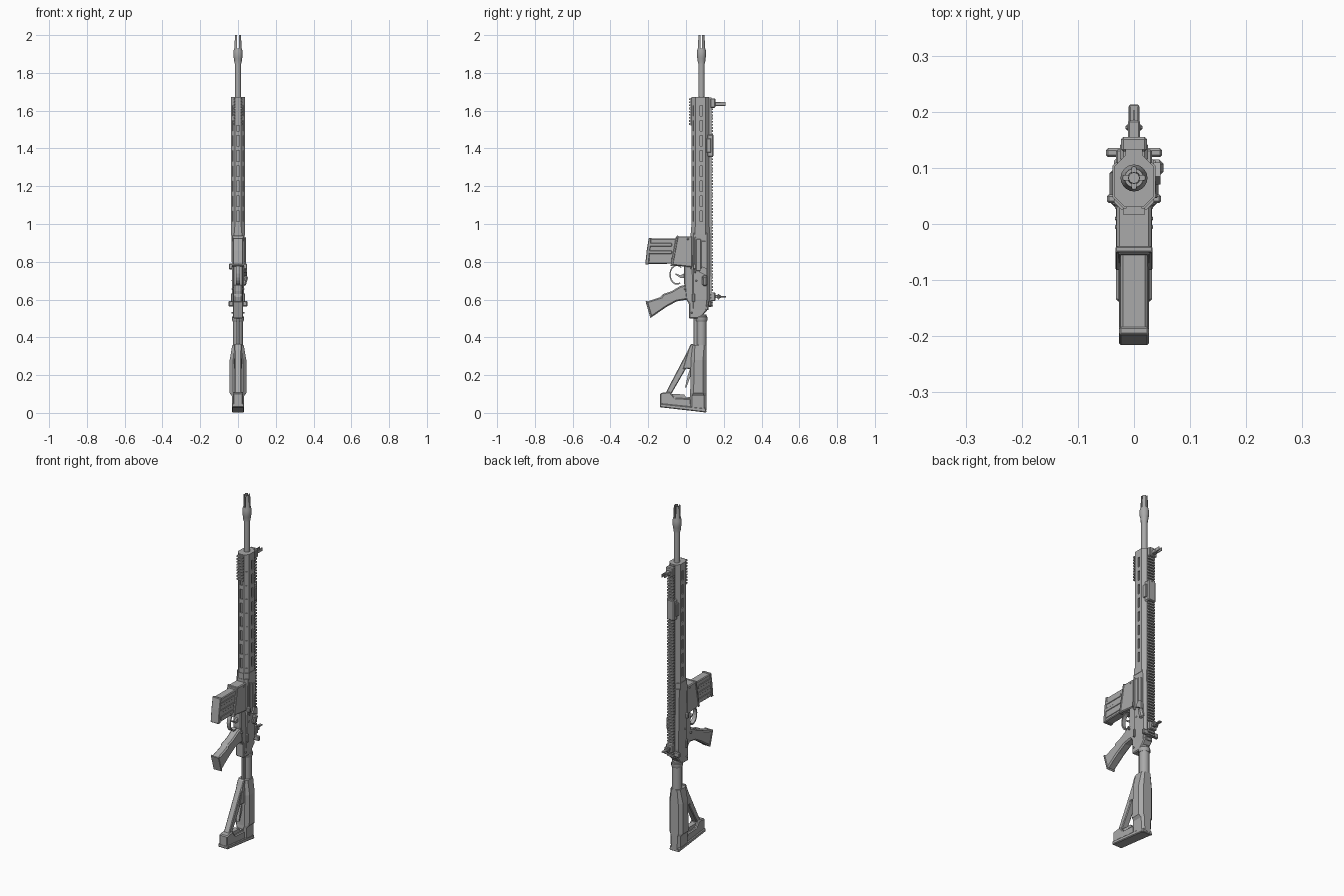
import bpy, bmesh
from math import sin, cos, pi, radians
from mathutils import Matrix, Vector

cube = bpy.data.objects.get("Cube")
if cube:
    bpy.data.objects.remove(cube, do_unlink=True)

grey = bpy.data.materials.new("plain grey")
grey.use_nodes = True
grey.diffuse_color = (0.4, 0.4, 0.4, 1)
grey.node_tree.nodes["Principled BSDF"].inputs["Base Color"].default_value = (0.4, 0.4, 0.4, 1)
BORE = 0.082


def finish(name, bm, bevel=0, smooth=False):
    bmesh.ops.recalc_face_normals(bm, faces=bm.faces)
    mesh = bpy.data.meshes.new(name)
    bm.to_mesh(mesh)
    bm.free()
    mesh.materials.append(grey)
    ob = bpy.data.objects.new(name, mesh)
    bpy.context.collection.objects.link(ob)
    if bevel:
        mod = ob.modifiers.new("edge", "BEVEL")
        mod.width, mod.segments, mod.limit_method = bevel, 1, "ANGLE"
    if smooth:
        bpy.ops.object.select_all(action="DESELECT")
        ob.select_set(True)
        bpy.context.view_layer.objects.active = ob
        bpy.ops.object.shade_smooth_by_angle(angle=radians(35))
    return ob


def loft(name, rings, bevel=0, smooth=False, closed=False):
    """Skin equal-length rings of points, capped unless closed into a loop."""
    bm = bmesh.new()
    rows = [[bm.verts.new(p) for p in ring] for ring in rings]
    n = len(rows[0])
    pairs = list(zip(rows, rows[1:])) + ([(rows[-1], rows[0])] if closed else [])
    for a, b in pairs:
        for i in range(n):
            j = (i + 1) % n
            bm.faces.new((a[i], a[j], b[j], b[i]))
    if not closed:
        bm.faces.new(rows[0])
        bm.faces.new(rows[-1])
    return finish(name, bm, bevel, smooth)


def side(name, pts, half, x=0, bevel=0):
    """Extrude a (y, z) outline across x."""
    return loft(name, [[(x + s * half, y, z) for y, z in pts] for s in (-1, 1)], bevel)


def lathe(name, prof, y=BORE, closed=False, n=20):
    rings = [[(r * cos(2 * pi * i / n), y + r * sin(2 * pi * i / n), z) for i in range(n)]
             for r, z in prof]
    return loft(name, rings, 0, True, closed)


def add_box(bm, centre, size, rot=None):
    m = Matrix.Translation(centre) @ (rot or Matrix()) @ Matrix.Diagonal((*size, 1))
    bmesh.ops.create_cube(bm, size=1, matrix=m)


def box(name, centre, size, bevel=0, rot=None):
    bm = bmesh.new()
    add_box(bm, centre, size, rot)
    return finish(name, bm, bevel)


def cut(ob, bm):
    """Subtract a temporary cutter."""
    cutter = finish("cutter", bm)
    cutter.hide_render = True
    mod = ob.modifiers.new("cut", "BOOLEAN")
    mod.operation, mod.object, mod.solver = "DIFFERENCE", cutter, "EXACT"
    bpy.ops.object.select_all(action="DESELECT")
    bpy.context.view_layer.objects.active = ob
    ob.select_set(True)
    bpy.ops.object.modifier_apply(modifier=mod.name)
    bpy.data.objects.remove(cutter, do_unlink=True)


def octagon(hx, y0, y1, z, c):
    return [(-hx + c, y0, z), (hx - c, y0, z), (hx, y0 + c, z), (hx, y1 - c, z),
            (hx - c, y1, z), (-hx + c, y1, z), (-hx, y1 - c, z), (-hx, y0 + c, z)]


# Barrel and slotted muzzle
lathe("barrel", [(.016, 1.5), (.016, 1.86)])
muzzle = lathe("muzzle", [(.009, 1.9), (.019, 1.85), (.021, 1.875), (.024, 1.885), (.024, 1.915),
                          (.019, 1.935), (.017, 2), (.011, 2)], closed=True)
bm = bmesh.new()
add_box(bm, (0, BORE, 1.98), (.008, .08, .1))
cut(muzzle, bm)
bm = bmesh.new()
add_box(bm, (0, BORE, 1.98), (.08, .008, .1))
cut(muzzle, bm)

# Handguard with slots on its sides, lower diagonals and underside
guard = loft("handguard", [octagon(.036, .03, .122, z, .02) for z in (.95, 1.672)])
bm = bmesh.new()
for k in range(8):
    z = 1.04 + k * .08
    add_box(bm, (0, .03, z), (.014, .016, .056))
    for s in (-1, 1):
        add_box(bm, (s * .036, .08, z), (.016, .014, .056))
        add_box(bm, (s * .026, .04, z), (.012, .01, .056), Matrix.Rotation(s * pi / 4, 4, "Z"))
cut(guard, bm)
loft("handguard_collar", [octagon(.038, .027, .124, z, .02) for z in (.945, .985)])

# Top rail and short lower rail
bm = bmesh.new()
add_box(bm, (0, .125, 1.115), (.03, .018, 1.11))
for k in range(67):
    add_box(bm, (0, .137, .568 + k * .0165), (.042, .012, .009))
finish("top_rail", bm)
bm = bmesh.new()
add_box(bm, (0, .03, 1.595), (.028, .012, .145))
for k in range(9):
    add_box(bm, (0, .022, 1.529 + k * .0165), (.04, .011, .009))
finish("lower_rail", bm)

# Clamp on the top rail
box("rail_clamp", (0, .128, 1.415), (.05, .036, .12), .006)
for s in (-1, 1):
    box("clamp_jaw", (s * .026, .12, 1.415), (.012, .026, .075), .003)

# Front sight
box("front_sight_base", (0, .142, 1.64), (.046, .026, .05), .004)
box("front_sight_arm", (0, .165, 1.636), (.022, .04, .022), .003)
for s in (-1, 1):
    box("front_sight_ear", (s * .008, .193, 1.636), (.004, .034, .02), .001)
box("front_sight_post", (0, .187, 1.636), (.004, .03, .006))

# Rear sight with its cross knobs
box("rear_sight_base", (0, .142, .615), (.044, .026, .046), .004)
box("rear_sight_arm", (0, .165, .615), (.02, .04, .016), .002)
box("rear_sight_tip", (0, .197, .615), (.018, .032, .008), .002)
box("rear_sight_wheel", (0, .172, .615), (.03, .01, .03), .003)
box("charging_handle", (0, .127, .578), (.1, .016, .028), .004)

# Upper receiver, ejection port, deflector and forward assist
loft("upper_receiver", [octagon(hx, .025, y, z, .014) for hx, y, z in
                        ((.026, .118, .545), (.03, .124, .6), (.032, .126, .74), (.036, .126, .952))])
box("port_cover", (.035, .066, .835), (.008, .026, .17), .003)
box("bolt", (.034, .092, .835), (.008, .024, .15), .002)
side("case_deflector", [(.07, .745), (.11, .725), (.11, .765), (.085, .775)], .009, .038)
box("forward_assist", (.036, .1, .7), (.024, .03, .055), .008, Matrix.Rotation(radians(15), 4, "Y"))
box("port_hinge", (.038, .05, .835), (.008, .008, .19), .002)

# Lower receiver with magazine well
side("lower_receiver", [(.03, .935), (.03, .765), (.105, .74), (.118, .55), (.075, .5), (.015, .5),
                        (.015, .58), (0, .6), (-.01, .69), (-.01, .78), (-.02, .8), (.0, .935)],
     .026, bevel=.005)
side("magazine_well", [(-.053, .935), (.035, .935), (.035, .77), (-.01, .775), (-.08, .783)],
     .031, bevel=.005)
side("magazine_well_lip", [(-.05, .938), (-.04, .938), (-.07, .778), (-.082, .778)], .033, bevel=.002)
for s in (-1, 1):
    box("magazine_catch", (s * .036, .045, .775), (.025, .016, .03), .004)
    box("selector", (s * .031, .04, .61), (.014, .014, .045), .003)
    for y, z in ((.03, .53), (.01, .92), (-.005, .655), (.055, .7)):
        box("pin", (s * .027, y, z), (.014, .01, .01), .003)

# Magazine with lengthwise ribs and a floor plate
side("magazine", [(-.196, .923), (-.04, .923), (-.07, .79), (-.213, .788), (-.205, .86)],
     .024, bevel=.004)
for z in (.812, .85, .89):
    for s in (-1, 1):
        box("magazine_rib", (s * .024, -.135, z), (.006, .12, .018), .002)
side("magazine_floor", [(-.197, .927), (-.183, .927), (-.198, .785), (-.216, .785), (-.208, .86)],
     .0265, bevel=.003)

# Trigger and guard
arc = [(cos(t), sin(t)) for t in [pi * (.28 + k * .115) for k in range(13)]]
side("trigger_guard", [(-.048 + .04 * c, .732 + .054 * s) for c, s in arc]
     + [(-.048 + .033 * c, .732 + .046 * s) for c, s in reversed(arc)], .011)
side("trigger", [(-.005, .74), (-.03, .728), (-.055, .738), (-.055, .731), (-.03, .715), (-.005, .715)], .006)

# Pistol grip
side("pistol_grip", [(.01, .68), (-.03, .672), (-.075, .645), (-.125, .628), (-.13, .615),
                     (-.21, .588), (-.186, .504), (-.105, .56), (-.05, .59), (.01, .6)],
     .024, bevel=.008)
side("grip_cap", [(-.214, .59), (-.204, .593), (-.18, .508), (-.188, .5)], .026, bevel=.002)

# Buffer tube and its nut
lathe("buffer_tube", [(.026, .2), (.026, .52)])
lathe("tube_nut", [(.028, .485), (.031, .49), (.031, .508), (.028, .512)], n=12)
box("tube_spine", (0, .05, .42), (.014, .02, .17), .003)

# Shoulder stock: sleeve, brace, toe, pad and release lever
loft("stock_sleeve", [octagon(hx, y0, .108, z, c) for hx, y0, z, c in
                      ((.03, .02, .012, .012), (.033, .02, .09, .012), (.044, .022, .105, .018),
                       (.044, .026, .28, .018), (.03, .035, .36, .012))])
side("stock_shoulder", [(.04, .365), (.04, .23), (-.005, .235), (-.02, .225), (.012, .335), (.025, .365)],
     .02, bevel=.004)
side("stock_brace", [(.015, .34), (.0, .235), (-.078, .1), (-.11, .1), (-.098, .125)], .018, bevel=.004)
side("stock_toe", [(-.137, .105), (-.085, .112), (-.06, .08), (.025, .075), (.03, .02), (.03, .014),
                   (-.137, .035)], .026, bevel=.006)
side("stock_ledge", [(-.075, .1), (-.01, .098), (.0, .082), (.03, .085), (.03, .06), (-.075, .06)], .014)
side("butt_pad", [(-.138, .05), (.106, .025), (.108, 0), (.09, .004), (-.138, .03)], .032, bevel=.004)
side("release_lever", [(.022, .235), (.01, .2), (-.005, .135), (.002, .135), (.03, .21)], .009)
